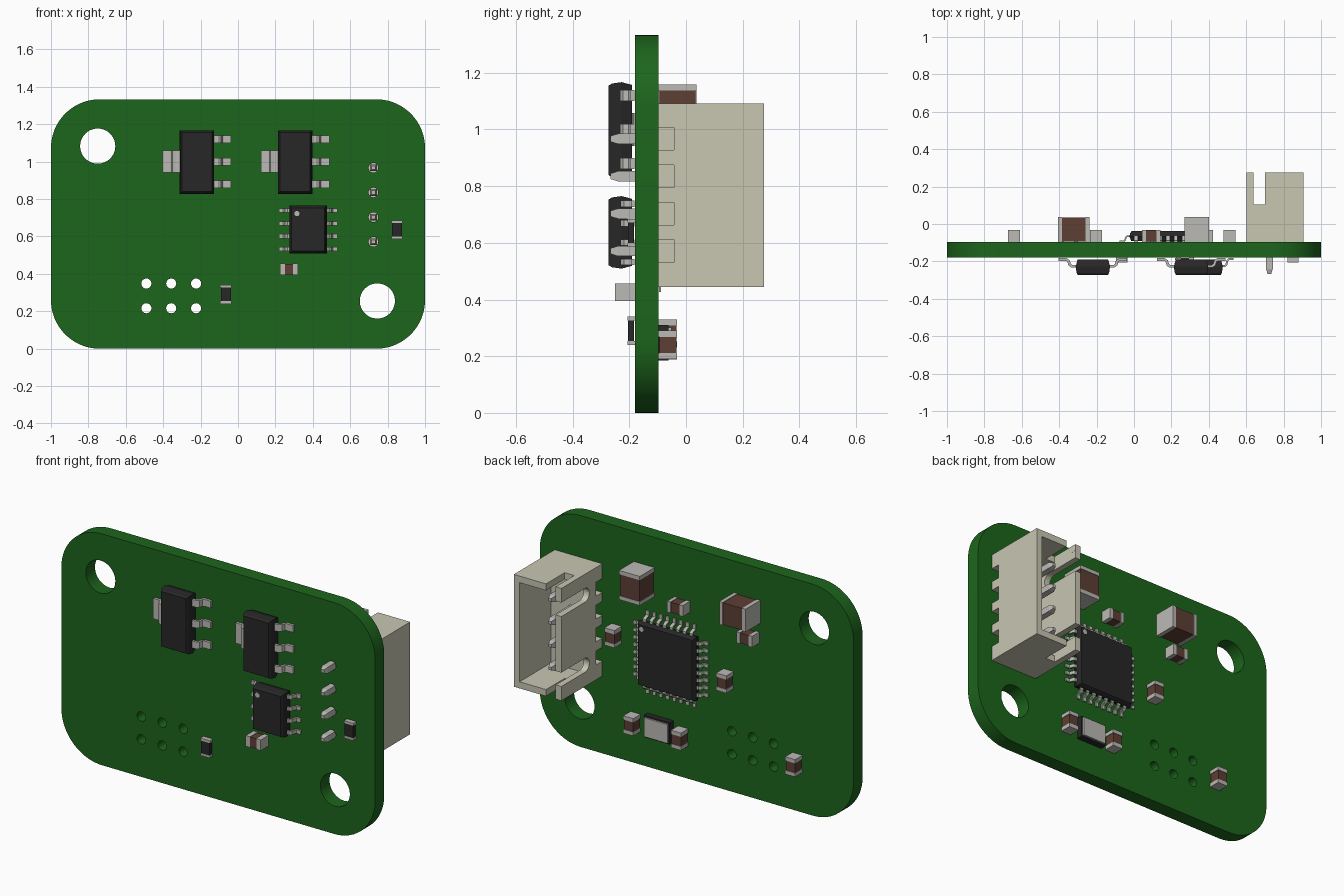
import bpy, bmesh, math
from mathutils import Vector

if "Cube" in bpy.data.objects:
    bpy.data.objects.remove(bpy.data.objects["Cube"])

FACE = {-1: -0.18, 1: -0.097}      # board surfaces: front (-1) and back (+1)


def material(name, rgb):
    m = bpy.data.materials.new(name)
    m.diffuse_color = (*rgb, 1)
    m.use_nodes = True
    m.node_tree.nodes["Principled BSDF"].inputs["Base Color"].default_value = m.diffuse_color
    return m


GREEN = material("board_green", (0.012, 0.13, 0.012))
BLACK = material("chip_black", (0.02, 0.02, 0.02))
METAL = material("solder_metal", (0.5, 0.49, 0.46))
BROWN = material("ceramic_brown", (0.11, 0.05, 0.035))
CREAM = material("socket_cream", (0.58, 0.57, 0.45))


def finish(name, bm, mat):
    bmesh.ops.recalc_face_normals(bm, faces=bm.faces)
    me = bpy.data.meshes.new(name)
    bm.to_mesh(me)
    bm.free()
    if mat:
        me.materials.append(mat)
    ob = bpy.data.objects.new(name, me)
    bpy.context.collection.objects.link(ob)
    return ob


def loft(bm, rings):
    """Closed solid through rings of equal vertex count."""
    rs = [[bm.verts.new(p) for p in r] for r in rings]
    n = len(rs[0])
    for a, b in zip(rs, rs[1:]):
        for i in range(n):
            j = (i + 1) % n
            bm.faces.new((a[i], a[j], b[j], b[i]))
    bm.faces.new(rs[0][::-1])
    bm.faces.new(rs[-1])


def rect(x, y, z, hx, hz):
    return [(x - hx, y, z - hz), (x + hx, y, z - hz), (x + hx, y, z + hz), (x - hx, y, z + hz)]


def box(bm, x0, x1, y0, y1, z0, z1):
    x, z, hx, hz = (x0 + x1) / 2, (z0 + z1) / 2, (x1 - x0) / 2, (z1 - z0) / 2
    loft(bm, [rect(x, y0, z, hx, hz), rect(x, y1, z, hx, hz)])


def circle(x, z, r, n=32):
    return [(x + r * math.cos(2 * math.pi * i / n), z + r * math.sin(2 * math.pi * i / n)) for i in range(n)]


def lead(bm, side, x, z, out, path, width, t):
    """Bent metal strip: path holds (distance outward, height over board)."""
    o, a = Vector((out[0], 0, out[1])), Vector((-out[1], 0, out[0]))
    up = Vector((0, side, 0))
    rings = []
    for i, (d, h) in enumerate(path):
        p, q = path[max(i - 1, 0)], path[min(i + 1, len(path) - 1)]
        tan = Vector((q[0] - p[0], q[1] - p[1])).normalized()
        n = (o * -tan.y + up * tan.x) * t / 2
        c = Vector((x, FACE[side], z)) + o * d + up * h
        w = a * width / 2
        rings.append([c + n + w, c + n - w, c - n - w, c - n + w])
    loft(bm, rings)


def chip_body(name, side, x, z, hx, hz, h0, h1, dot=None):
    """Moulded body, widest at mid height with drafted, chamfered edges."""
    mid = h0 + (h1 - h0) * 0.45
    bm = bmesh.new()
    loft(bm, [rect(x, FACE[side] + side * h, z, hx - i, hz - i)
              for h, i in ((h0, .01), (mid, 0), (h1 - .012, .005), (h1, .012))])
    finish(name, bm, BLACK)
    if dot:
        bm = bmesh.new()
        y = FACE[side] + side * h1
        loft(bm, [[(p, yy, q) for p, q in circle(*dot, 0.014, 20)] for yy in (y - side * .004, y + side * .001)])
        finish(name + "_pin_one_dot", bm, METAL)


def two_terminal(name, side, x, z, length, width, height, cap, vertical, core):
    """Capacitor or resistor: core block with a metal cap at each end."""
    y0, y1 = sorted((FACE[side], FACE[side] + side * height))
    e = 0.003

    def block(bm, a0, a1, w, s):
        if vertical:
            box(bm, x - w, x + w, y0 + s, y1 - s, z + a0, z + a1)
        else:
            box(bm, x + a0, x + a1, y0 + s, y1 - s, z - w, z + w)
    h = length / 2
    bm = bmesh.new()
    block(bm, -h + cap, h - cap, width / 2 - e, e)
    finish(name + "_core", bm, core)
    bm = bmesh.new()
    block(bm, -h, -h + cap, width / 2, 0)
    block(bm, h - cap, h, width / 2, 0)
    finish(name + "_terminals", bm, METAL)


# Board: rounded outline with mounting, header and pin holes
PIN_X, PIN_Z = 0.724, (0.967, 0.835, 0.703, 0.571)
R, W, H = 0.26, 1.0, 1.333
outline = []
for cx, cz, a0 in ((W - R, H - R, 0), (R - W, H - R, 90), (R - W, R, 180), (W - R, R, 270)):
    for i in range(17):
        a = math.radians(a0 + 90 * i / 16)
        outline.append((cx + R * math.cos(a), cz + R * math.sin(a)))
loops = [outline, circle(-0.75, 1.083, 0.094, 48), circle(0.745, 0.255, 0.094, 48)]
loops += [circle(x, z, 0.027, 24) for x in (-0.49, -0.357, -0.224) for z in (0.348, 0.216)]
loops += [circle(PIN_X, z, 0.026, 24) for z in PIN_Z]
cu = bpy.data.curves.new("circuit_board", 'CURVE')
cu.dimensions, cu.fill_mode, cu.extrude = '2D', 'BOTH', 0.0415
for pts in loops:
    s = cu.splines.new('POLY')
    s.points.add(len(pts) - 1)
    for p, (x, z) in zip(s.points, pts):
        p.co = (x, z, 0, 1)
    s.use_cyclic_u = True
cu.materials.append(GREEN)
board = bpy.data.objects.new("circuit_board", cu)
bpy.context.collection.objects.link(board)
board.rotation_euler.x = math.pi / 2
board.location.y = -0.1385
bpy.context.view_layer.objects.active = board
board.select_set(True)
bpy.ops.object.convert(target='MESH')
bpy.ops.object.shade_smooth_by_angle()

# Two regulators: three leads on the right, wide tab on the left
for k, x in enumerate((-0.22, 0.305)):
    chip_body(f"regulator_{k+1}", -1, x, 0.997, 0.092, 0.17, 0.01, 0.093)
    bm = bmesh.new()
    gull = [(.08, .046), (.112, .046), (.124, .038), (.13, .018), (.142, .010), (.183, .010)]
    for z in (1.12, 1.0, 0.88):
        lead(bm, -1, x, z, (1, 0), gull, 0.04, 0.015)
    lead(bm, -1, x, 1.0, (-1, 0), gull, 0.118, 0.015)
    finish(f"regulator_{k+1}_leads", bm, METAL)

# Eight-lead chip on the front
chip_body("small_chip", -1, 0.375, 0.637, 0.1, 0.128, 0.01, 0.093, (0.315, 0.722))
bm = bmesh.new()
for i in range(4):
    for d in (1, -1):
        lead(bm, -1, 0.375, 0.738 - i * 0.0685, (d, 0),
             [(.09, .045), (.11, .045), (.119, .037), (.124, .016), (.132, .007), (.157, .007)], 0.022, 0.011)
finish("small_chip_leads", bm, METAL)

# Square chip on the back with eight leads per side
QX, QZ = 0.16, 0.665
chip_body("main_chip", 1, QX, QZ, 0.185, 0.185, 0.006, 0.06, (QX + .15, QZ + .15))
bm = bmesh.new()
for i in range(8):
    o = (i - 3.5) * 0.0425
    for dx, dz in ((1, 0), (-1, 0), (0, 1), (0, -1)):
        lead(bm, 1, QX + o * abs(dz), QZ + o * abs(dx), (dx, dz),
             [(.175, .032), (.196, .032), (.203, .026), (.208, .010), (.214, .005), (.238, .005)], 0.02, 0.008)
finish("main_chip_leads", bm, METAL)

# Front capacitor and resistors
two_terminal("front_capacitor", -1, 0.272, 0.425, 0.096, 0.062, 0.07, 0.027, False, BROWN)
two_terminal("lower_resistor", -1, -0.065, 0.29, 0.1, 0.06, 0.027, 0.014, True, BLACK)
two_terminal("side_resistor", -1, 0.85, 0.635, 0.1, 0.06, 0.027, 0.014, True, BLACK)

# Back capacitors: two large, seven small
two_terminal("large_capacitor_1", 1, 0.335, 1.075, 0.168, 0.132, 0.134, 0.022, True, BROWN)
two_terminal("large_capacitor_2", 1, -0.322, 1.085, 0.168, 0.132, 0.134, 0.022, False, BROWN)
for k, (x, z, vert) in enumerate(((-.35, .935, False), (.092, .994, False), (.51, .715, True), (-.203, .645, True),
                                  (.39, .24, True), (.086, .238, True), (-.642, .28, True))):
    two_terminal(f"small_capacitor_{k+1}", 1, x, z, 0.1, 0.064, 0.066, 0.022, vert, BROWN)

# Crystal: dark base with metal lid
bm = bmesh.new()
box(bm, .147, .312, FACE[1], FACE[1] + .035, .185, .31)
finish("crystal_base", bm, BLACK)
bm = bmesh.new()
box(bm, .155, .304, FACE[1] + .035, FACE[1] + .045, .193, .302)
finish("crystal_lid", bm, METAL)

# Socket housing: open box with keyed slots and base notches
bm = bmesh.new()
box(bm, .602, .905, FACE[1], .275, .445, 1.092)
socket = finish("socket_housing", bm, CREAM)


def cut(*b, round_end=None):
    bm = bmesh.new()
    if round_end:
        y, z, r = round_end          # slot profile with a rounded inner end
        arc = [(y - r * math.sin(math.pi * i / 12), z - r * math.cos(math.pi * i / 12)) for i in range(13)]
        prof = [(.3, z - r)] + arc + [(.3, z + r)]
        loft(bm, [[(x, p, q) for p, q in prof] for x in (.58, .65)])
    else:
        box(bm, *b)
    c = finish("socket_cutter", bm, None)
    c.hide_render = True
    m = socket.modifiers.new("cut", 'BOOLEAN')
    m.operation, m.solver, m.object = 'DIFFERENCE', 'EXACT', c
    bpy.context.view_layer.objects.active = socket
    bpy.ops.object.modifier_apply(modifier=m.name)
    bpy.data.objects.remove(c)


cut(.638, .868, -.01, .3, .483, 1.054)
cut(.6382, .70, .105, .31, .4, 1.15)
for z in (.97, .567):
    cut(round_end=(.06, z, .04))
for z in PIN_Z:
    cut(.58, .67, -.12, -.042, z - .04, z + .04)
    cut(.78, .93, -.12, -.0422, z - .04, z + .04)

# Pins through the board, tapered at both ends
bm = bmesh.new()
for z in PIN_Z:
    loft(bm, [rect(PIN_X, y, z, r, r) for y, r in ((-.266, .01), (-.24, .018), (.18, .018), (.205, .009))])
finish("socket_pins", bm, METAL)
